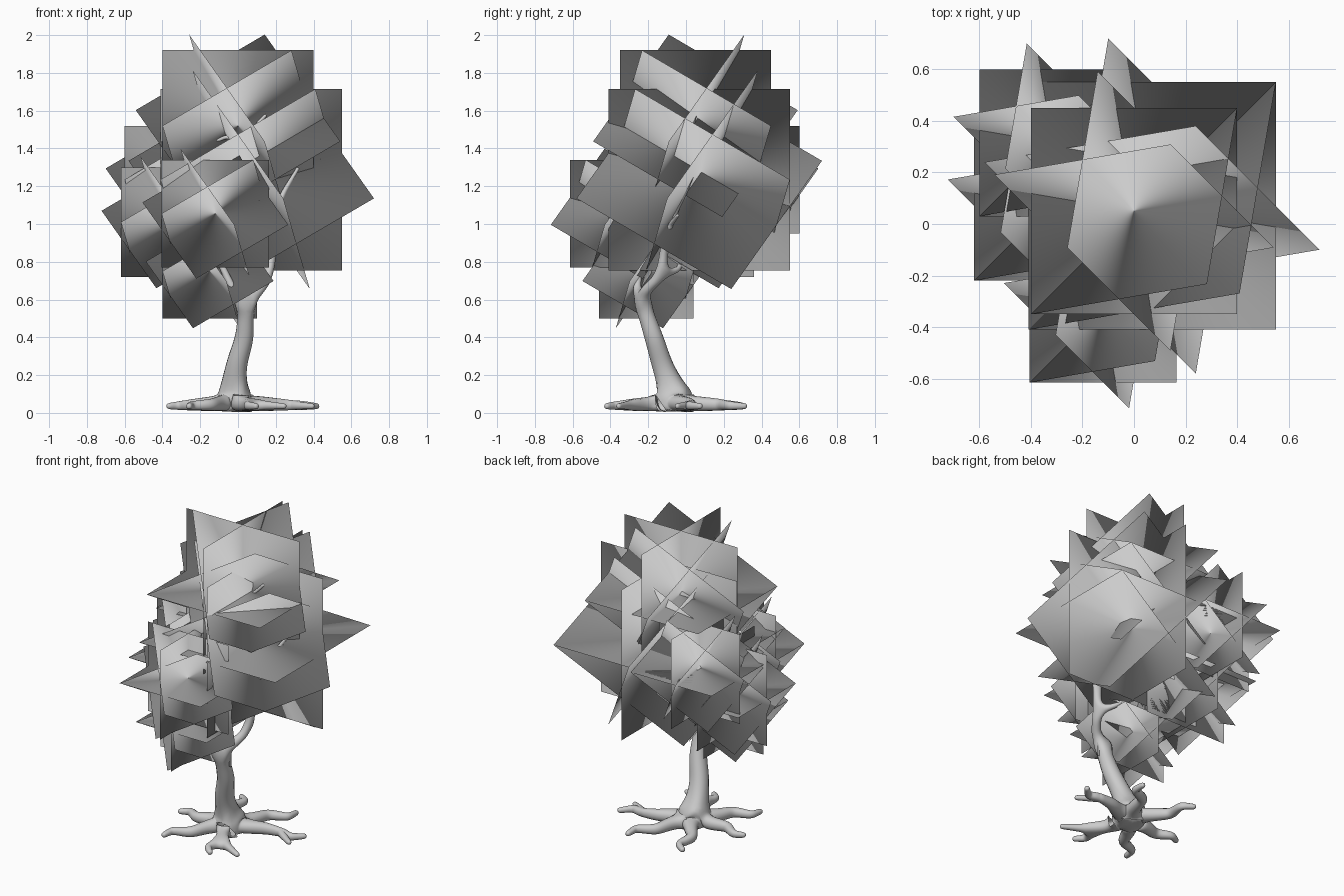
import bpy
from math import radians, cos, sin
from mathutils import Matrix, Vector

if "Cube" in bpy.data.objects:
    bpy.data.objects.remove(bpy.data.objects["Cube"])

points, radii, edges = [Vector((-0.02, -0.06, 0.055))], [0.09], []


def grow(start, path, r0, r1):
    """Grow a limb from point number start, tapering from r0 to r1; returns its point numbers."""
    ids = []
    for k, p in enumerate(path):
        edges.append((start, len(points)))
        start = len(points)
        points.append(Vector(p))
        radii.append(r0 + (r1 - r0) * k / max(1, len(path) - 1))
        ids.append(start)
    return ids


# Trunk and branches
trunk = grow(0, [(-0.025, -0.085, 0.14), (-0.01, -0.125, 0.25), (0.035, -0.17, 0.40), (0.045, -0.235, 0.59)], 0.07, 0.037)
radii[trunk[1]] = 0.054
main = grow(trunk[-1], [(0.11, -0.21, 0.65), (0.17, -0.13, 0.73), (0.18, -0.115, 0.88), (0.19, -0.07, 1.05)], 0.027, 0.018)
grow(main[-1], [(0.25, 0, 1.18), (0.32, 0.05, 1.3)], 0.013, 0.008)
grow(main[2], [(0.25, -0.08, 1.0), (0.33, -0.04, 1.05)], 0.012, 0.008)
top = grow(main[-1], [(0.1, -0.04, 1.25), (0.03, 0.02, 1.45), (0.15, 0.05, 1.58)], 0.014, 0.008)
grow(top[1], [(-0.07, 0.02, 1.46), (-0.18, 0.05, 1.4)], 0.01, 0.007)
grow(main[1], [(0.1, -0.04, 0.76), (-0.25, 0.05, 0.98)], 0.013, 0.008)
left = grow(trunk[-1], [(-0.03, -0.26, 0.66), (-0.12, -0.24, 0.85), (-0.15, -0.34, 1.12)], 0.02, 0.008)
grow(left[1], [(-0.28, 0.15, 1.2)], 0.008, 0.008)

# Roots: compass angle, length, and the side twig's angle offset
for angle, length, fork in ((17, 0.47, -50), (60, 0.44, 0), (115, 0.42, 0),
                            (180, 0.36, 0), (233, 0.41, 0), (288, 0.39, 45)):
    def at(t, swing):
        a = radians(angle + swing)
        return points[0] + Vector((cos(a) * t * length, sin(a) * t * length, -0.02 * t))
    root = grow(0, [at(0.32, 0), at(0.6, 7), at(0.82, -6), at(1, 1)], 0.038, 0.014)
    if fork:
        a = radians(angle + fork)
        side = Vector((cos(a), sin(a), -0.04))
        base = points[root[1]]
        grow(root[1], [base + side * 0.1, base + side * 0.2], 0.02, 0.013)

# One organic skin over the whole skeleton
me = bpy.data.meshes.new("trunk_and_roots")
me.from_pydata(points, edges, [])
wood = bpy.data.objects.new("trunk_and_roots", me)
bpy.context.collection.objects.link(wood)
skin = wood.modifiers.new("skin", "SKIN")
skin.use_smooth_shade = True
if not me.skin_vertices:
    bpy.context.view_layer.objects.active = wood
    bpy.ops.mesh.customdata_skin_add()
for i, r in enumerate(radii):
    sv = me.skin_vertices[0].data[i]
    sv.radius = (r * 1.12, r * 1.12) if i else (r, 0.05)
    sv.use_root = i == 0
sub = wood.modifiers.new("smooth", "SUBSURF")
sub.levels = sub.render_levels = 2

# Leaf clusters: three crossed square cards, plus the same three turned 45 degrees on each axis
TURN = (Matrix.Rotation(radians(-45), 3, 'Z') @ Matrix.Rotation(radians(45), 3, 'Y')
        @ Matrix.Rotation(radians(45), 3, 'X'))


def leaf_cluster(name, centre, half):
    verts, faces = [], []
    for rot in (Matrix.Identity(3), TURN):
        for k in range(3):
            u, v = rot.col[k], rot.col[(k + 1) % 3]
            n = len(verts)
            verts += [(u * a + v * b) * half for a, b in ((-1, -1), (1, -1), (1, 1), (-1, 1))]
            faces.append((n, n + 1, n + 2, n + 3))
    m = bpy.data.meshes.new(name)
    m.from_pydata(verts, [], faces)
    m.polygons.foreach_set("use_smooth", [True] * len(m.polygons))
    # normals fan out from the cluster centre for a soft, rounded look
    m.normals_split_custom_set_from_vertices([v.normalized() for v in verts])
    ob = bpy.data.objects.new(name, m)
    ob.location = centre
    bpy.context.collection.objects.link(ob)


leaf_cluster("leaves_top", (0, 0.05, 1.52), 0.40)
leaf_cluster("leaves_middle", (0.07, 0.07, 1.235), 0.48)
leaf_cluster("leaves_back_left", (-0.315, 0.315, 1.235), 0.285)
leaf_cluster("leaves_left", (-0.33, 0.07, 1.01), 0.29)
leaf_cluster("leaves_low", (-0.15, -0.21, 0.75), 0.25)
leaf_cluster("leaves_front", (-0.12, -0.33, 1.055), 0.285)
